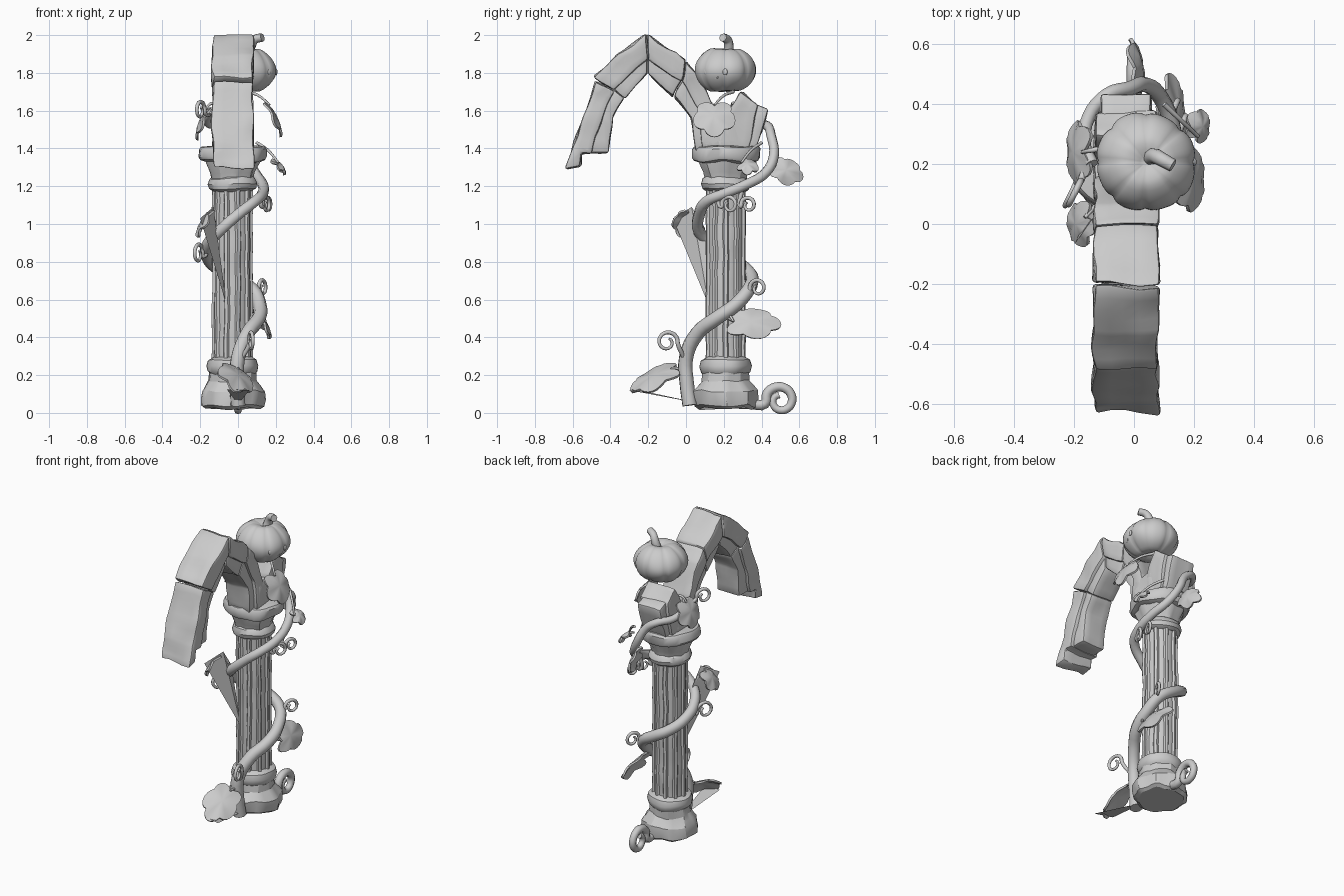
import bpy, bmesh, math
from math import sin, cos, pi, tau
from mathutils import Vector, Matrix, noise

cube = bpy.data.objects.get("Cube")
if cube:
    bpy.data.objects.remove(cube, do_unlink=True)

stone = bpy.data.materials.new("plain grey")
stone.use_nodes = True
GREY = (0.6, 0.6, 0.6, 1)
stone.diffuse_color = GREY
stone.node_tree.nodes["Principled BSDF"].inputs["Base Color"].default_value = GREY

AXIS = Vector((-0.03, 0.21, 0))


def finish(ob, angle=35):
    ob.data.materials.clear()
    ob.data.materials.append(stone)
    bpy.ops.object.select_all(action='DESELECT')
    bpy.context.view_layer.objects.active = ob
    ob.select_set(True)
    if ob.type == 'CURVE':
        bpy.ops.object.convert(target='MESH')
    bpy.ops.object.shade_smooth_by_angle(angle=math.radians(angle))


def from_bmesh(name, bm, angle=35):
    bmesh.ops.recalc_face_normals(bm, faces=bm.faces)
    me = bpy.data.meshes.new(name)
    bm.to_mesh(me)
    bm.free()
    ob = bpy.data.objects.new(name, me)
    bpy.context.collection.objects.link(ob)
    finish(ob, angle)


def rough(bm, amount, scale=9):
    """Gentle chiselled unevenness."""
    for v in bm.verts:
        v.co += noise.noise_vector(v.co * scale) * amount


def lathe(name, profile, segs, wave=lambda a, z: 1, wear=0.0, angle=35):
    """Closed turned solid on the column axis from (radius, z) pairs."""
    bm = bmesh.new()
    rings = [[bm.verts.new(AXIS + Vector((cos(a) * r * wave(a, z), sin(a) * r * wave(a, z), z)))
              for a in (tau * i / segs for i in range(segs))] for r, z in profile]
    for lo, hi in zip(rings, rings[1:]):
        for i in range(segs):
            j = (i + 1) % segs
            bm.faces.new((lo[i], lo[j], hi[j], hi[i]))
    bm.faces.new(rings[0][::-1])
    bm.faces.new(rings[-1])
    rough(bm, wear)
    from_bmesh(name, bm, angle)


def block(name, outline, x0, x1, wear=0.016):
    """Worn stone block: an outline in the side plane, extruded across x."""
    bm = bmesh.new()
    face = bm.faces.new([bm.verts.new((x0, y, z)) for y, z in outline])
    new = bmesh.ops.extrude_face_region(bm, geom=[face])["geom"]
    bmesh.ops.translate(bm, vec=(x1 - x0, 0, 0),
                        verts=[g for g in new if isinstance(g, bmesh.types.BMVert)])
    bmesh.ops.recalc_face_normals(bm, faces=bm.faces)
    bmesh.ops.bevel(bm, geom=bm.edges[:], offset=0.01, segments=2, affect='EDGES', profile=0.5)
    bmesh.ops.triangulate(bm, faces=[f for f in bm.faces if len(f.verts) > 4])
    bmesh.ops.subdivide_edges(bm, edges=[e for e in bm.edges if e.calc_length() > 0.07],
                              cuts=3, use_grid_fill=True)
    rough(bm, wear, 8)
    from_bmesh(name, bm, 30)


def tube(name, pts, r0, r1):
    """Smooth tapering stalk through the points."""
    cu = bpy.data.curves.new(name, 'CURVE')
    cu.dimensions = '3D'
    cu.bevel_depth = 1
    cu.bevel_resolution = 2
    cu.resolution_u = 4
    cu.use_fill_caps = True
    sp = cu.splines.new('BEZIER')
    sp.bezier_points.add(len(pts) - 1)
    for i, (bp, p) in enumerate(zip(sp.bezier_points, pts)):
        bp.co = p
        bp.radius = r0 + (r1 - r0) * i / (len(pts) - 1)
        bp.handle_left_type = bp.handle_right_type = 'AUTO'
    ob = bpy.data.objects.new(name, cu)
    bpy.context.collection.objects.link(ob)
    finish(ob, 60)


def tendril(name, root, centre, side, size, thick=0.012, turns=1.2):
    """Curl that leaves the root and spirals over the centre in a vertical plane."""
    root, centre, side = Vector(root), Vector(centre), Vector(side).normalized()
    n = 12
    pts = [root]
    for i in range(n):
        a = -0.2 + tau * turns * i / (n - 1)
        r = size * (1 - 0.65 * i / (n - 1))
        pts.append(centre - side * r * cos(a) + Vector((0, 0, r * sin(a))))
    tube(name, pts, thick, thick * 0.6)


def leaf(name, centre, normal, tip, length, width, root):
    """Five-lobed cupped leaf on a thin stalk."""
    n = Vector(normal).normalized()
    t = Vector(tip)
    t = (t - n * t.dot(n)).normalized()
    s = n.cross(t)
    c = Vector(centre)
    bm = bmesh.new()
    steps = 40
    hub = bm.verts.new(c)
    rings = []
    for k in (0.5, 1):
        ring = []
        for i in range(steps):
            a = tau * i / steps
            notch = 0.25 * max(0, -cos(a)) ** 8
            r = k * (0.84 + 0.2 * abs(cos(2.5 * a)) ** 0.8 - notch)
            drop = 0.02 * k * k * (1 + 0.4 * cos(5 * a))
            ring.append(bm.verts.new(c + t * cos(a) * r * length / 2
                                     + s * sin(a) * r * width / 2 - n * drop))
        rings.append(ring)
    for i in range(steps):
        j = (i + 1) % steps
        bm.faces.new((hub, rings[0][i], rings[0][j]))
        bm.faces.new((rings[0][i], rings[1][i], rings[1][j], rings[0][j]))
    bmesh.ops.recalc_face_normals(bm, faces=bm.faces)
    bmesh.ops.solidify(bm, geom=bm.faces[:], thickness=0.012)
    from_bmesh(name, bm, 50)
    start = Vector(root)
    end = c - t * length * 0.3 - n * 0.008
    tube(name + "_stalk", [start, (start + end) / 2 + Vector((0, 0, 0.015)), end], 0.009, 0.006)


def sliver(name, *corners):
    bm = bmesh.new()
    bmesh.ops.convex_hull(bm, input=[bm.verts.new(p) for p in corners])
    from_bmesh(name, bm)


# Column: base, fluted shaft, collars and capital
scallop = lambda a, z: 1 + 0.03 * cos(9 * a)
lathe("column_base", [(0.14, 0.025), (0.163, 0.04), (0.168, 0.08), (0.165, 0.115), (0.145, 0.14),
                      (0.125, 0.17), (0.12, 0.23)], 36, scallop, 0.016, 25)
lathe("base_collar", [(0.11, 0.2), (0.13, 0.22), (0.137, 0.25), (0.128, 0.28), (0.1, 0.295)],
      32, wear=0.009)
lathe("fluted_shaft", [(0.108, 0.26 + 0.0475 * i) for i in range(21)], 80,
      lambda a, z: 1 - 0.11 * (abs(sin(5 * a)) > 0.65), 0.006, 30)
lathe("neck_collar", [(0.1, 1.17), (0.125, 1.185), (0.133, 1.21), (0.122, 1.238), (0.105, 1.25)],
      32, wear=0.009)
lathe("capital", [(0.11, 1.23), (0.118, 1.27), (0.145, 1.33), (0.15, 1.36)], 36, scallop, 0.012, 25)
lathe("capital_collar", [(0.14, 1.325), (0.17, 1.335), (0.178, 1.35), (0.178, 1.395),
                         (0.17, 1.41), (0.14, 1.415)], 32, wear=0.014)

# Broken arch: each stone has a wide outer band and a narrower inner moulding
X0, X1 = -0.132, 0.077
stones = {
    "arch_tip": ([(-0.632, 1.295), (-0.595, 1.42), (-0.535, 1.58), (-0.475, 1.76), (-0.385, 1.7),
                  (-0.45, 1.55), (-0.5, 1.37), (-0.555, 1.37), (-0.56, 1.3)],
                 [(-0.54, 1.375), (-0.46, 1.6), (-0.4, 1.72), (-0.33, 1.67), (-0.385, 1.57),
                  (-0.41, 1.375)]),
    "arch_shoulder": ([(-0.485, 1.78), (-0.36, 1.895), (-0.21, 2.003), (-0.205, 1.87), (-0.39, 1.71)],
                      [(-0.41, 1.735), (-0.205, 1.91), (-0.205, 1.8), (-0.325, 1.665)]),
    "arch_crown": ([(-0.2, 2.003), (0.0, 1.865), (-0.03, 1.75), (-0.2, 1.87)],
                   [(-0.2, 1.91), (-0.02, 1.79), (-0.065, 1.67), (-0.2, 1.8)]),
    "arch_foot": ([(0.002, 1.86), (0.07, 1.78), (0.15, 1.6), (0.2, 1.38), (0.09, 1.38),
                   (0.07, 1.6), (-0.028, 1.75)],
                  [(-0.02, 1.77), (0.07, 1.62), (0.12, 1.38), (0.05, 1.38), (0.025, 1.56),
                   (-0.06, 1.67)]),
    "broken_stub": ([(0.16, 1.38), (0.22, 1.58), (0.29, 1.7), (0.375, 1.635), (0.33, 1.39)],
                    [(0.3, 1.39), (0.36, 1.64), (0.43, 1.605), (0.37, 1.39)]),
}
for name, (outer, inner) in stones.items():
    block(name, outer, X0, X1)
    block(name + "_moulding", inner, X0 + 0.02, X1 - 0.02, 0.012)
block("arch_saddle", [(0.1, 1.38), (0.1, 1.56), (0.26, 1.56), (0.3, 1.38)], X0, X1)

# Pumpkin with soft ribs, stem and little face
P = Vector((0.04, 0.207, 1.815))
bm = bmesh.new()
bmesh.ops.create_uvsphere(bm, u_segments=64, v_segments=24, radius=1)
for v in bm.verts:
    flat = math.hypot(v.co.x, v.co.y)
    rib = 1 - 0.055 * (1 - abs(sin(4 * math.atan2(v.co.y, v.co.x)))) ** 2 * flat
    dip = 1 - 0.28 * max(0, 1 - flat * 2) ** 1.3
    v.co = P + Vector((v.co.x * 0.166 * rib, v.co.y * 0.166 * rib, v.co.z * 0.128 * dip * rib))
rough(bm, 0.007, 7)
from_bmesh("pumpkin", bm, 60)
tube("pumpkin_stem", [P + Vector(d) for d in
     ((0.015, 0.015, 0.08), (0.03, 0.02, 0.13), (0.05, 0.01, 0.162), (0.09, -0.012, 0.172))],
     0.028, 0.022)


def on_pumpkin(a, dz):
    k = math.sqrt(1 - (dz / 0.13) ** 2) * 0.163
    return P + Vector((cos(a) * k, sin(a) * k, dz))


FACE = -0.34
for side, off in (("left", 0.34), ("right", -0.34)):
    bm = bmesh.new()
    bmesh.ops.create_uvsphere(bm, u_segments=16, v_segments=8, radius=0.016)
    bmesh.ops.scale(bm, vec=(0.4, 0.8, 1.1), verts=bm.verts)
    a = FACE + off
    bm.transform(Matrix.Translation(on_pumpkin(a, -0.01)) @ Matrix.Rotation(a, 4, 'Z'))
    from_bmesh(side + "_eye", bm, 60)
tube("smile", [on_pumpkin(FACE + 0.13 * k, -0.045 + 0.014 * k * k) for k in (-1, -.5, 0, .5, 1)],
     0.004, 0.004)

# Main vine winding up the column
vine = [(0, 0.02, 0.04), (-0.005, 0.005, 0.15), (0, 0, 0.29), (0.05, 0.06, 0.42), (0.11, 0.16, 0.5),
        (0.115, 0.26, 0.57), (0.08, 0.33, 0.65), (-0.01, 0.35, 0.71), (-0.1, 0.32, 0.76),
        (-0.16, 0.24, 0.82), (-0.16, 0.14, 0.89), (-0.1, 0.07, 0.96), (0, 0.07, 1.05),
        (0.09, 0.11, 1.12), (0.13, 0.2, 1.16), (0.13, 0.32, 1.21), (0.09, 0.42, 1.27),
        (0.04, 0.465, 1.36), (-0.02, 0.45, 1.47), (-0.09, 0.43, 1.52), (-0.15, 0.36, 1.53),
        (-0.165, 0.26, 1.56), (-0.14, 0.2, 1.6)]
tube("main_vine", vine, 0.041, 0.022)

# Tendrils
tendril("ground_curl", (0, 0.34, 0.05), (0, 0.5, 0.065), (0, 1, 0), 0.085, 0.028, 1.25)
tendril("low_front_curl", (0.02, -0.01, 0.29), (0.07, -0.1, 0.375), (0.2, -1, 0), 0.06)
tendril("low_side_curl", (0.1, 0.3, 0.6), (0.13, 0.38, 0.66), (0.5, 1, 0), 0.05)
tendril("left_curl", (-0.16, 0.16, 0.9), (-0.21, 0.1, 0.84), (-0.5, -1, 0), 0.06)
tendril("high_side_curl", (0.12, 0.17, 1.15), (0.15, 0.23, 1.1), (0.5, 1, 0), 0.05)
tendril("high_back_curl", (0.13, 0.3, 1.2), (0.16, 0.33, 1.1), (0.4, 1, 0), 0.045)
tendril("top_left_curl", (-0.15, 0.22, 1.58), (-0.2, 0.1, 1.6), (-0.5, -1, 0), 0.055)

# Leaves
leaf("base_leaf", (0, -0.165, 0.205), (0.5, -0.4, 0.8), (0, -1, -0.4), 0.3, 0.21, (0, 0, 0.2))
leaf("low_side_leaf", (0.15, 0.345, 0.485), (0.88, 0.05, 0.5), (0, 1, 0), 0.31, 0.18,
     (0.1, 0.2, 0.53))
leaf("back_leaf", (0.03, 0.53, 1.285), (0.95, 0.2, 0.2), (0, 1, -0.4), 0.2, 0.14,
     (0.07, 0.44, 1.3))
leaf("high_side_leaf", (0.23, 0.325, 1.32), (0.6, 0, 0.6), (0.3, 1, -0.3), 0.12, 0.11,
     (0.1, 0.4, 1.43))
leaf("pumpkin_leaf", (0.205, 0.15, 1.575), (0.87, 0, 0.45), (0.2, 0, -1), 0.22, 0.22,
     (0.05, 0.25, 1.7))
leaf("top_left_leaf", (-0.205, 0.24, 1.55), (-0.9, 0, 0.4), (-0.2, 0, -1), 0.2, 0.21,
     (-0.12, 0.25, 1.64))
leaf("mid_left_leaf", (-0.195, 0, 1.02), (-0.8, -0.1, 0.5), (-0.3, -0.4, -1), 0.18, 0.15,
     (-0.12, 0.07, 1.0))

# Thin folded webs trailing from two leaves
sliver("mid_left_web", (-0.2, -0.07, 1.03), (-0.13, 0.03, 1.09), (-0.12, 0.1, 0.98),
       (-0.06, 0.12, 0.57))
sliver("base_web", (-0.06, -0.27, 0.125), (0.06, -0.3, 0.12), (0, -0.25, 0.115), (0, 0.1, 0.045))
